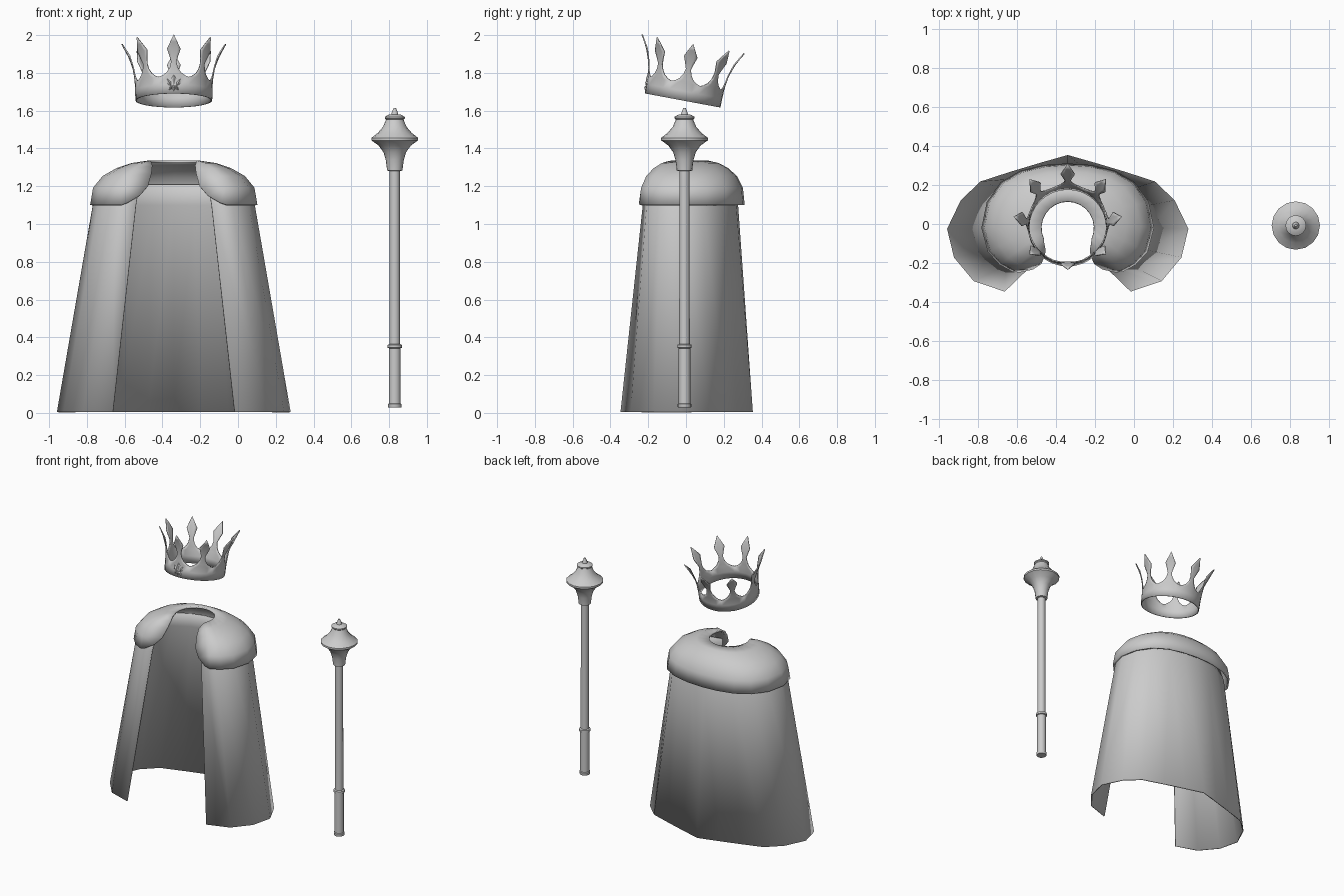
import bpy, bmesh, math
from mathutils import Matrix, Vector

if "Cube" in bpy.data.objects:
    bpy.data.objects.remove(bpy.data.objects["Cube"])

CX = -0.34  # centre line of crown and cape


def finish(name, bm, thickness=0, angle=35):
    bmesh.ops.remove_doubles(bm, verts=bm.verts, dist=0.0005)
    bmesh.ops.recalc_face_normals(bm, faces=bm.faces)
    me = bpy.data.meshes.new(name)
    bm.to_mesh(me)
    bm.free()
    ob = bpy.data.objects.new(name, me)
    bpy.context.collection.objects.link(ob)
    if thickness:
        m = ob.modifiers.new("thickness", 'SOLIDIFY')
        m.thickness = thickness
        m.offset = 0
    bpy.ops.object.select_all(action='DESELECT')
    ob.select_set(True)
    bpy.context.view_layer.objects.active = ob
    bpy.ops.object.shade_smooth_by_angle(angle=math.radians(angle))
    return ob


def grid(bm, rows, close=False):
    vs = [[bm.verts.new(p) for p in r] for r in rows]
    n = len(rows[0])
    for a, b in zip(vs, vs[1:]):
        for i in range(n if close else n - 1):
            j = (i + 1) % n
            bm.faces.new((a[i], a[j], b[j], b[i]))


def mirrored(half):
    # half contour from centre back to front edge -> full contour
    return ([Vector((CX - x, y, z)) for x, y, z in reversed(half[1:])]
            + [Vector((CX + x, y, z)) for x, y, z in half])


# cape: flared sheet open at the front
hem = [(0, .35), (.14, .31), (.29, .265), (.445, .215), (.545, .12),
       (.615, -.025), (.58, -.17), (.48, -.29), (.322, -.343)]
chest = [(0, .272), (.11, .262), (.21, .235), (.32, .175), (.39, .09),
         (.425, -.02), (.395, -.13), (.31, -.205), (.2, -.225)]
bm = bmesh.new()
grid(bm, [mirrored([(x, y, .004) for x, y in hem]),
          mirrored([(x, y, 1.1) for x, y in chest]),
          mirrored([(x * .91, y * .88, 1.21) for x, y in chest])])
finish("cape", bm, .008)

# shoulder mantle: dome from neck ring to rim, with rounded front edges
rim = [(0, .305), (.12, .297), (.24, .268), (.34, .21), (.41, .11),
       (.437, -.02), (.405, -.14), (.345, -.205), (.28, -.24)]
dome = [(0, 1.33), (.3, 1.317), (.56, 1.29), (.79, 1.25), (.95, 1.19), (1, 1.1)]
edge = [(.12, -.1, 1.325), (.114, -.13, 1.305), (.119, -.16, 1.265),
        (.137, -.2, 1.2), (.18, -.228, 1.15), (.245, -.243, 1.112)]
rows = []
for (h, z), e in zip(dome, edge):
    half = []
    for i, (x, y) in enumerate(rim):
        a = math.radians(115 * i / 8)
        nx, ny = .135 * math.sin(a), -.02 + .135 * math.cos(a)
        half.append((nx + (x - nx) * h, ny + (y - ny) * h, z))
    rows.append(mirrored(half + [e]))
bm = bmesh.new()
grid(bm, rows)
finish("shoulder_mantle", bm, .012, 45)

# crown: band with eight outward-leaning, diamond-tipped points
tilt = Matrix.Translation((CX, -.018, 1.654)) @ Matrix.Rotation(math.radians(-10.6), 4, 'X')


def crown_pt(u, h, r):
    return tilt @ Vector((r * math.sin(u), -r * math.cos(u), h))


full = math.pi / 8
shape = [(0, .2, full), (.05, .201, full), (.092, .203, full), (.099, .204, .29),
         (.115, .205, .18), (.14, .209, .1), (.17, .214, .065),
         (.2, .224, .105), (.235, .237, .152), (.27, .255, .07), (.304, .275, 0)]
bm = bmesh.new()
for k in range(8):
    c = k * math.pi / 4
    grid(bm, [[crown_pt(c + w * f, h, r) for f in (-1, -.5, 0, .5, 1)]
              for h, r, w in shape[:-1]])
    left, mid, right = [[crown_pt(c + w * f, h, r) for f in (-1, -.5, 0, .5, 1)]
                        for h, r, w in shape[-2:-1]][0][0::2]
    tip = crown_pt(c, *shape[-1][:2])
    row = [bm.verts.new(crown_pt(c + .07 * f, .27, .255)) for f in (-1, -.5, 0, .5, 1)]
    top = bm.verts.new(tip)
    for a, b in zip(row, row[1:]):
        bm.faces.new((a, b, top))
finish("crown", bm, .007, 40)

# front emblem: small raised leaves on the crown band
bm = bmesh.new()
for x, h, w, l, lean in [(0, .08, .015, .034, 0), (-.025, .058, .011, .026, .5),
                         (.025, .058, .011, .026, -.5), (0, .03, .011, .018, 0),
                         (-.016, .03, .008, .016, -.6), (.016, .03, .008, .016, .6)]:
    m = tilt @ Matrix.Translation((x, -.203, h)) @ Matrix.Rotation(-lean, 4, 'Y')
    ring = [bm.verts.new(m @ Vector(p)) for p in
            ((0, 0, -l), (w, 0, 0), (0, 0, l), (-w, 0, 0))]
    peak = bm.verts.new(m @ Vector((0, -.01, 0)))
    for i in range(4):
        bm.faces.new((ring[i], ring[(i + 1) % 4], peak))
    bm.faces.new(ring)
finish("crown_emblem", bm, 0, 20)

# sceptre: one lathed profile (radius, height)
profile = [(.034, .028), (.036, .032), (.036, .047), (.031, .05), (.031, .342),
           (.038, .345), (.038, .36), (.028, .364), (.027, 1.28), (.041, 1.283),
           (.042, 1.295), (.048, 1.34), (.06, 1.38), (.085, 1.415), (.124, 1.443),
           (.124, 1.456), (.09, 1.482), (.062, 1.515), (.046, 1.553), (.053, 1.559),
           (.053, 1.567), (.035, 1.578), (.018, 1.581), (.016, 1.59), (.006, 1.615)]
N = 16
bm = bmesh.new()
grid(bm, [[Vector((.83 + r * math.cos(2 * math.pi * i / N),
                   -.008 + r * math.sin(2 * math.pi * i / N), z)) for i in range(N)]
          for r, z in profile], close=True)
bmesh.ops.holes_fill(bm, edges=bm.edges, sides=N)
finish("sceptre", bm, 0, 35)
